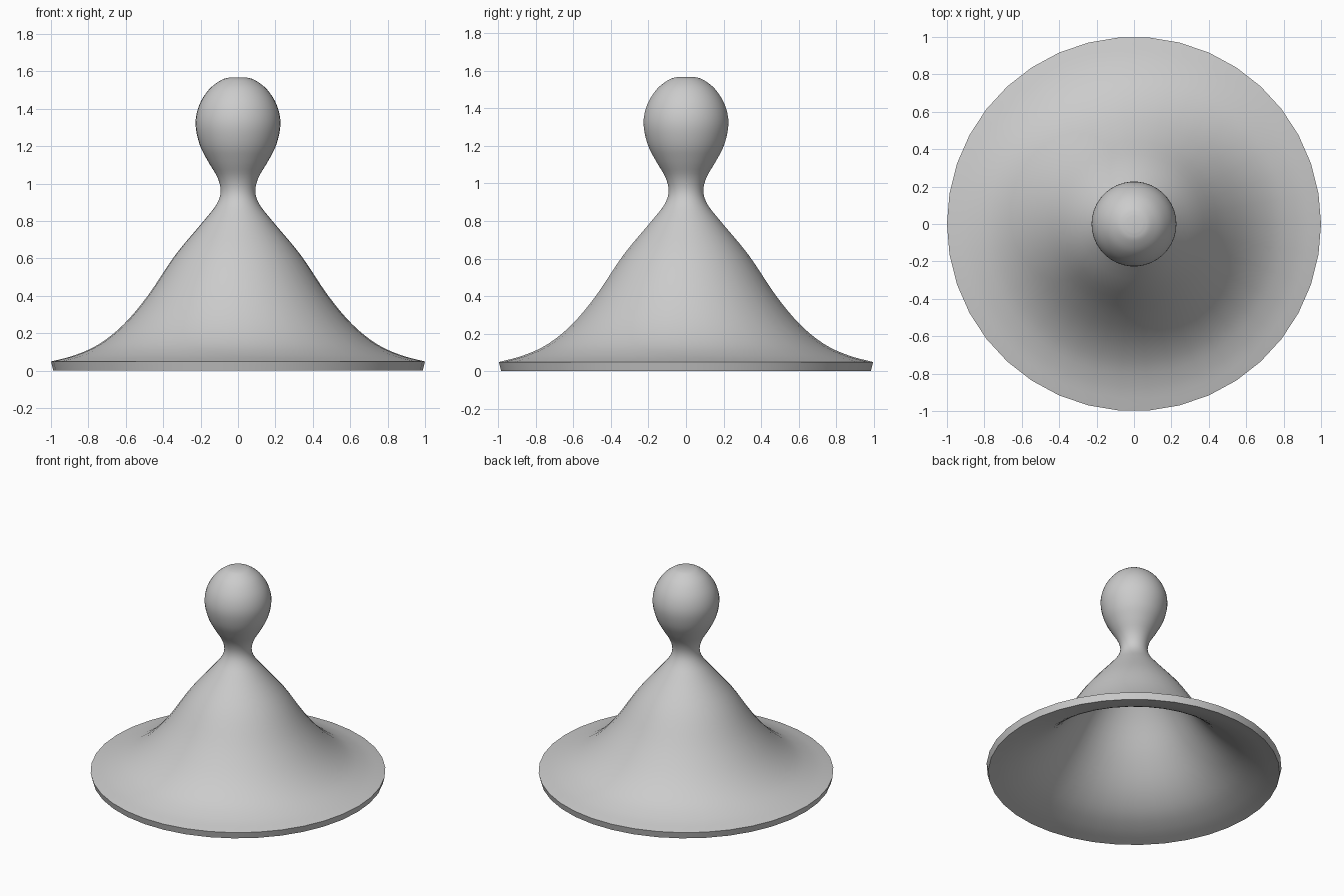
import bpy
import bmesh
from math import cos, sin, tau, radians
from mathutils import Vector

cube = bpy.data.objects.get("Cube")
if cube:
    bpy.data.objects.remove(cube)

SIDES = 38
WALL = 0.05
STEPS = 4

# Outer profile as (radius, height), from the rim to the knob
PROFILE = [(1, .05), (.87, .085), (.74, .145), (.61, .25), (.48, .405),
           (.335, .62), (.185, .8), (.115, .89), (.093, .96), (.11, 1.035),
           (.16, 1.12), (.205, 1.21), (.227, 1.32), (.208, 1.42),
           (.155, 1.505), (.09, 1.555), (.045, 1.569)]


def smooth_path(points):
    """Catmull-Rom curve through the profile points."""
    pts = [Vector(p) for p in points]
    pts = [2 * pts[0] - pts[1]] + pts + [2 * pts[-1] - pts[-2]]
    path = []
    for a, b, c, d in zip(pts, pts[1:], pts[2:], pts[3:]):
        for i in range(STEPS):
            t = i / STEPS
            path.append(0.5 * (2 * b + (c - a) * t
                               + (2 * a - 5 * b + 4 * c - d) * t ** 2
                               + (3 * b - a - 3 * c + d) * t ** 3))
    return path + [pts[-2]]


# Revolve the profile into an open-bottomed bell with a closed knob
bm = bmesh.new()
rings = []
for r, z in smooth_path(PROFILE):
    rings.append([bm.verts.new((r * cos(tau * i / SIDES),
                                r * sin(tau * i / SIDES), z))
                  for i in range(SIDES)])
for low, high in zip(rings, rings[1:]):
    for i in range(SIDES):
        j = (i + 1) % SIDES
        bm.faces.new((low[i], low[j], high[j], high[i]))
bm.faces.new(rings[-1])

mesh = bpy.data.meshes.new("bell_shell")
bm.to_mesh(mesh)
bm.free()
shell = bpy.data.objects.new("bell_shell", mesh)
bpy.context.collection.objects.link(shell)

# Plain grey finish
grey = bpy.data.materials.new("plain_grey")
grey.use_nodes = True
colour = (0.6, 0.6, 0.6, 1)
grey.diffuse_color = colour
grey.node_tree.nodes["Principled BSDF"].inputs["Base Color"].default_value = colour
mesh.materials.append(grey)

# Inner wall, following the outside
solid = shell.modifiers.new("wall", 'SOLIDIFY')
solid.thickness = WALL
solid.offset = -1
bpy.context.view_layer.objects.active = shell
shell.select_set(True)
bpy.ops.object.modifier_apply(modifier=solid.name)

# Rest the lower rim on the ground
lowest = min(v.co.z for v in mesh.vertices)
for v in mesh.vertices:
    v.co.z -= lowest
bpy.ops.object.shade_smooth_by_angle(angle=radians(40))
